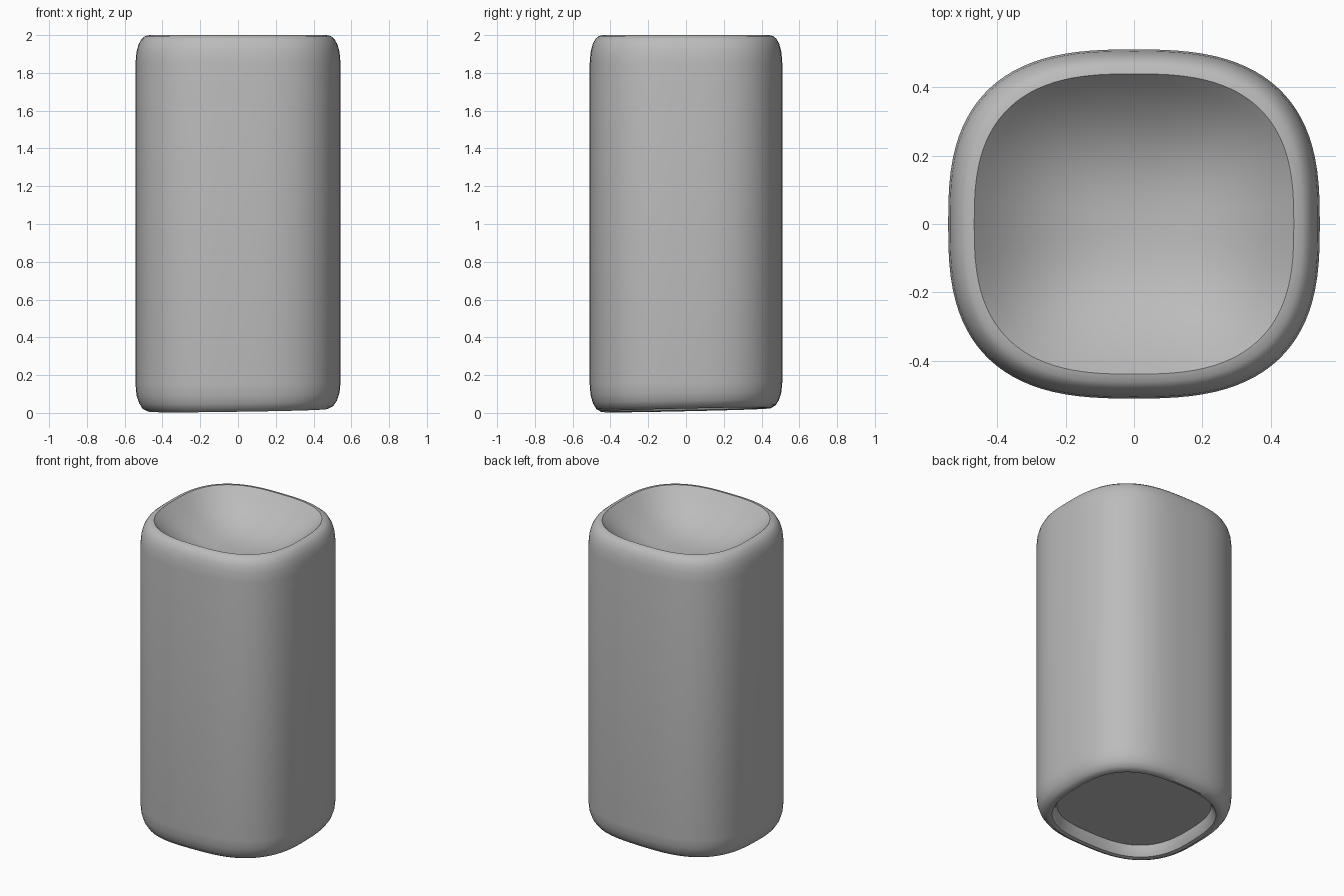
import bpy, bmesh, math

cube = bpy.data.objects.get("Cube")
if cube:
    bpy.data.objects.remove(cube, do_unlink=True)

HALF_X, HALF_Y, POWER, SIDES = 0.543, 0.51, 2.75, 96
RIM, DISH_DEPTH = 0.86, 0.21

grey = bpy.data.materials.new("plain grey")
grey.use_nodes = True
colour = (0.5, 0.5, 0.5, 1)
grey.diffuse_color = colour
grey.node_tree.nodes["Principled BSDF"].inputs["Base Color"].default_value = colour


def signed_power(v, p):
    return math.copysign(abs(v) ** p, v)


def outline(scale):
    """Rounded-square outline at a fraction of the full size."""
    points = []
    for i in range(SIDES):
        a = math.tau * i / SIDES
        points.append((scale * HALF_X * signed_power(math.cos(a), 2 / POWER),
                       scale * HALF_Y * signed_power(math.sin(a), 2 / POWER)))
    return points


# Profile from the recessed base, round the foot, up the wall and over the lip
profile = [(0.79, 0.07), (0.81, 0.03), (0.84, 0.005), (0.88, 0.0), (0.93, 0.015),
           (0.965, 0.045), (0.99, 0.09), (1.0, 0.15), (1.0, 1.0), (1.0, 1.85),
           (0.99, 1.91), (0.97, 1.95), (0.94, 1.98), (0.905, 1.995), (RIM, 2.0)]

# Soft dish sinking from the lip to the middle
STEPS = 14
for k in range(1, STEPS):
    t = 1 - k / STEPS
    profile.append((RIM * t, 2 - DISH_DEPTH * (1 - t ** 2.5)))

bm = bmesh.new()
rings = []
for scale, z in profile:
    ring = []
    for x, y in outline(scale):
        # The foot is slightly uneven
        tilt = max(0, 1 - z / 0.3) * (0.016 + 0.015 * x + 0.022 * y)
        ring.append(bm.verts.new((x, y, z + tilt)))
    rings.append(ring)

for low, high in zip(rings, rings[1:]):
    for i in range(SIDES):
        j = (i + 1) % SIDES
        bm.faces.new((low[i], low[j], high[j], high[i]))

# Flat underside and dish centre
bm.faces.new(list(reversed(rings[0])))
centre = bm.verts.new((0, 0, 2 - DISH_DEPTH))
for i in range(SIDES):
    bm.faces.new((rings[-1][i], rings[-1][(i + 1) % SIDES], centre))

mesh = bpy.data.meshes.new("dished_stool")
bm.to_mesh(mesh)
bm.free()
mesh.materials.append(grey)
stool = bpy.data.objects.new("dished_stool", mesh)
bpy.context.collection.objects.link(stool)
bpy.context.view_layer.objects.active = stool
stool.select_set(True)
bpy.ops.object.shade_smooth_by_angle(angle=math.radians(40))
